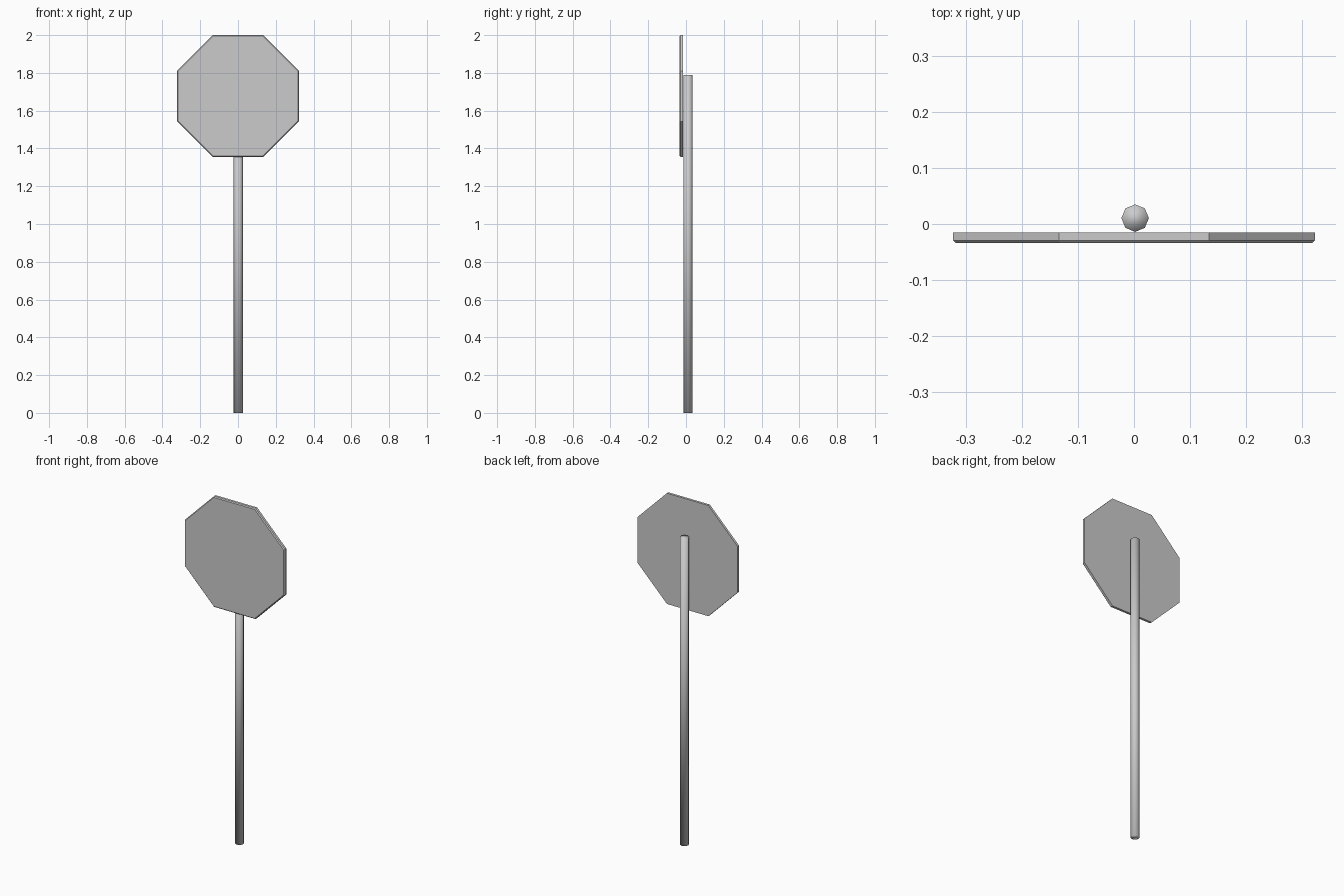
import bpy, bmesh, math
from mathutils import Matrix, Vector

if "Cube" in bpy.data.objects:
    bpy.data.objects.remove(bpy.data.objects["Cube"])


def octagon_prism(name, radius, depth, matrix, chamfer=0.0, smooth=False):
    """Eight-sided prism along local z; optional chamfer round its top rim."""
    bm = bmesh.new()
    bmesh.ops.create_cone(bm, cap_ends=True, segments=8,
                          radius1=radius, radius2=radius, depth=depth)
    if chamfer:
        rim = [e for e in bm.edges if all(v.co.z > 0 for v in e.verts)]
        bmesh.ops.bevel(bm, geom=rim, offset=chamfer, segments=1,
                        affect='EDGES', profile=0.5)
    bm.transform(matrix)
    for f in bm.faces:
        f.smooth = smooth
    mesh = bpy.data.meshes.new(name)
    bm.to_mesh(mesh)
    bm.free()
    obj = bpy.data.objects.new(name, mesh)
    bpy.context.collection.objects.link(obj)
    return obj


# Sign post: slim octagonal pole, softly shaded, corners on the axes
post_height = 1.79
octagon_prism("post", 0.0245, post_height,
              Matrix.Translation((0.002, 0.0105, post_height / 2)), smooth=True)

# Sign plate: flat-sided octagon facing -y, front rim chamfered
apothem = 0.3225
octagon_prism("sign_plate", apothem / math.cos(math.pi / 8), 0.019,
              Matrix.Translation((0, -0.0245, 2 - apothem))
              @ Matrix.Rotation(math.pi / 2, 4, 'X')
              @ Matrix.Rotation(math.pi / 8, 4, 'Z'),
              chamfer=0.005)
